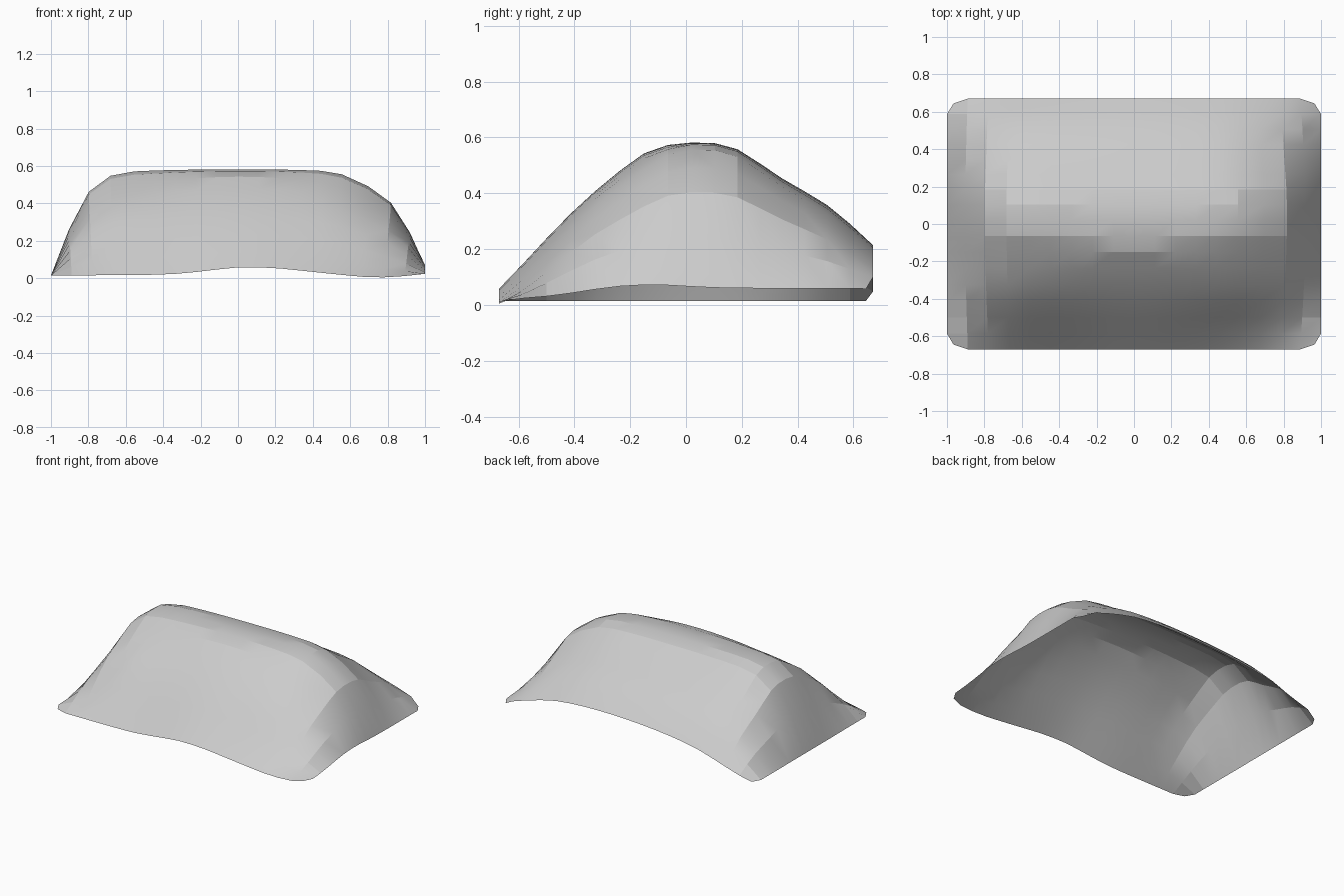
import bpy
import bmesh
import math

cube = bpy.data.objects.get("Cube")
if cube:
    bpy.data.objects.remove(cube, do_unlink=True)

HALF_WIDTH, HALF_DEPTH = 1.0, 0.67
COLUMNS, ROWS = 18, 16

# Profiles across the width: front hem, crest and back hem
front_hem = [(-1, .015), (-.4, .02), (-.2, .036), (0, .058), (.2, .054),
             (.4, .034), (.6, .014), (.75, .004), (1, .02)]
crest_line = [(-1, .015), (-.9, .27), (-.8, .46), (-.69, .545), (-.56, .572),
              (0, .582), (.45, .575), (.56, .555), (.7, .49), (.83, .39),
              (.92, .24), (1, .06)]
back_hem = [(-1, .015), (-.8, .075), (-.5, .16), (0, .21), (.5, .2),
            (.8, .13), (1, .058)]

# Profile from front to back along the middle
middle_line = [(-.67, .055), (-.4, .34), (-.2, .51), (-.13, .553), (-.05, .576),
               (.03, .582), (.1, .58), (.18, .56), (.34, .455), (.5, .36),
               (.58, .295), (.67, .21)]
CREST_Y = .03


def sample(points, t):
    """Smooth interpolation through the points of a profile."""
    last = len(points) - 1

    def slope(i):
        a, b = points[max(i - 1, 0)], points[min(i + 1, last)]
        return (b[1] - a[1]) / (b[0] - a[0])

    t = min(max(t, points[0][0]), points[last][0])
    i = 0
    while i < last - 1 and t > points[i + 1][0]:
        i += 1
    (x0, z0), (x1, z1) = points[i], points[i + 1]
    span = x1 - x0
    u = (t - x0) / span
    v = 1 - u
    return (z0 * v * v * (1 + 2 * u) + z1 * u * u * (1 + 2 * v)
            + span * u * v * (slope(i) * v - slope(i + 1) * u))


def lift(y):
    """Share of the way from the nearer hem up to the crest."""
    hem = front_hem if y < CREST_Y else back_hem
    top, low = sample(middle_line, CREST_Y), sample(hem, 0)
    return min(max((sample(middle_line, y) - low) / (top - low), 0), 1)


def height(x, y):
    """Blend the hem into the crest, sagging more towards the left end."""
    hem, sag = (front_hem, .4) if y < CREST_Y else (back_hem, .2)
    rise = lift(y) ** (1 + sag * max(x, 0) ** 2)
    crest = sample(crest_line, x)
    # Narrower front shoulder away from the middle, bump on the left hem
    dent = .05 * crest * min(1, 4 * x * x) * math.exp(-((y + .17) / .1) ** 2)
    bump = .02 * math.exp(-((y + .2) / .2) ** 2) * max(x, 0) ** 8
    return sample(hem, x) * (1 - rise) + crest * rise - dent + bump


# Draped sheet: an open grid whose folds drift outwards along the crest
bm = bmesh.new()
bmesh.ops.create_grid(bm, x_segments=COLUMNS, y_segments=ROWS, size=1)
for vert in bm.verts:
    u, v = vert.co.x, vert.co.y
    y = v * HALF_DEPTH + .02 * math.cos(v * math.pi / 2) ** 2
    drift = max(0, 1 - ((abs(u) - .78) / .22) ** 2) * lift(y)
    x = u * HALF_WIDTH + drift * (.04 if u > 0 else -.02)
    z = height(x, y)
    if len(vert.link_edges) == 2:  # clipped corners
        x -= math.copysign(.035, x)
        y -= math.copysign(.025, y)
    vert.co = (x, y, z)
bmesh.ops.recalc_face_normals(bm, faces=bm.faces)
if sum(face.normal.z for face in bm.faces) < 0:
    bmesh.ops.reverse_faces(bm, faces=bm.faces)

mesh = bpy.data.meshes.new("draped_sheet")
bm.to_mesh(mesh)
bm.free()
sheet = bpy.data.objects.new("draped_sheet", mesh)
bpy.context.collection.objects.link(sheet)

# Plain grey cloth
cloth = bpy.data.materials.new("light_grey_cloth")
cloth.use_nodes = True
colour = (.6, .6, .6, 1)
cloth.diffuse_color = colour
shader = next(n for n in cloth.node_tree.nodes if n.type == "BSDF_PRINCIPLED")
shader.inputs["Base Color"].default_value = colour
mesh.materials.append(cloth)

# Soft shading with the stronger folds kept crisp
bpy.ops.object.select_all(action="DESELECT")
sheet.select_set(True)
bpy.context.view_layer.objects.active = sheet
bpy.ops.object.shade_smooth_by_angle(angle=math.radians(14))
